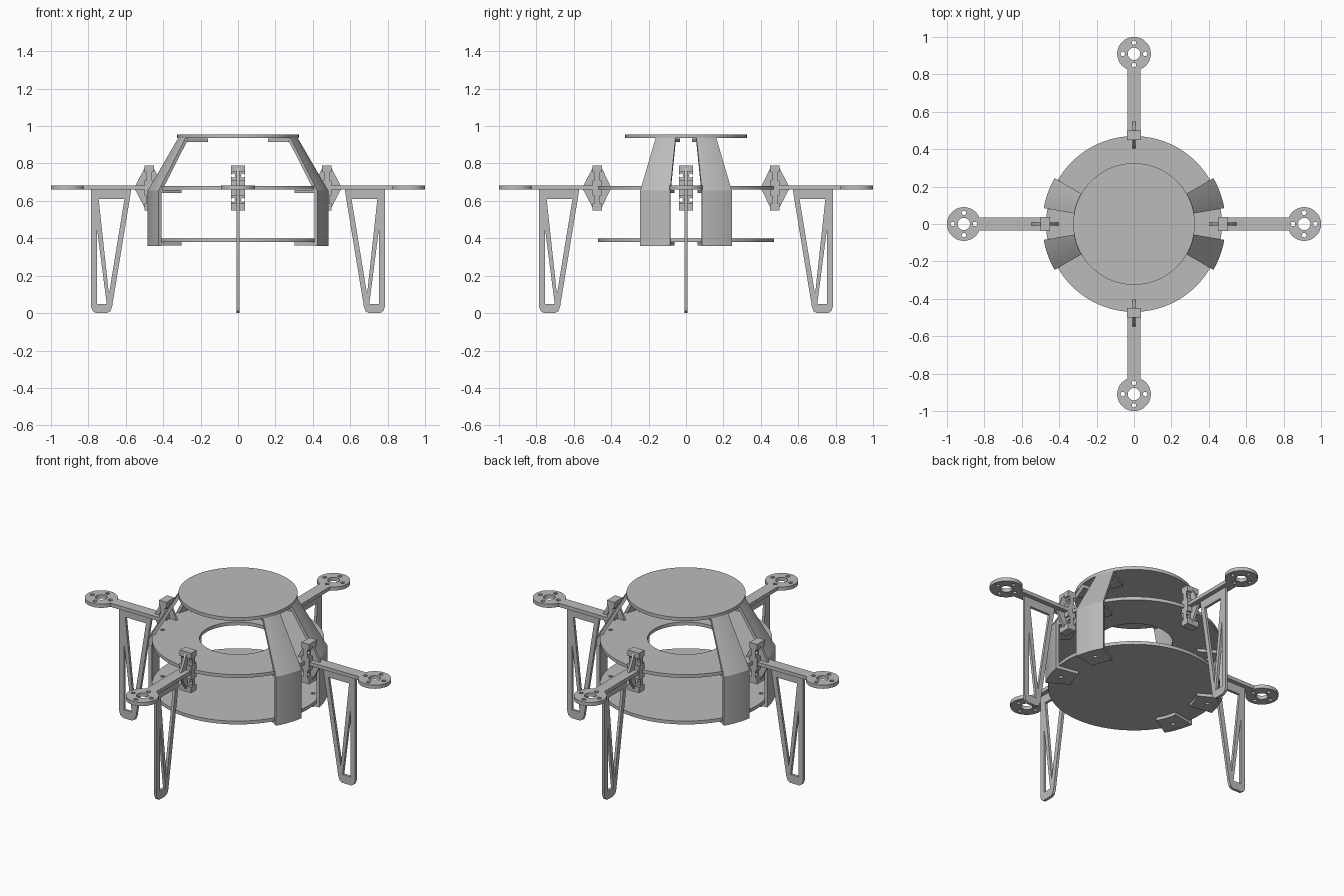
import bpy, bmesh
from math import cos, sin, radians, pi
from mathutils import Matrix, Vector

cube = bpy.data.objects.get("Cube")
if cube:
    bpy.data.objects.remove(cube, do_unlink=True)

grey = bpy.data.materials.new("matte grey")
grey.use_nodes = True
grey.diffuse_color = (0.5, 0.5, 0.5, 1)
grey.node_tree.nodes["Principled BSDF"].inputs["Base Color"].default_value = (0.5, 0.5, 0.5, 1)

# Maps a flat (radius, height) drawing into the upright x-z plane
UPRIGHT = Matrix.Rotation(pi / 2, 4, 'X')


def finish(name, bm):
    """Weld, shade and link a mesh."""
    bmesh.ops.remove_doubles(bm, verts=bm.verts, dist=1e-5)
    bmesh.ops.recalc_face_normals(bm, faces=bm.faces)
    mesh = bpy.data.meshes.new(name)
    bm.to_mesh(mesh)
    bm.free()
    mesh.materials.clear()
    mesh.materials.append(grey)
    mesh.shade_smooth()
    mesh.set_sharp_from_angle(angle=radians(30))
    obj = bpy.data.objects.new(name, mesh)
    bpy.context.collection.objects.link(obj)
    return obj


def circle(r, x=0, y=0, n=24):
    return [(x + r * cos(2 * pi * i / n), y + r * sin(2 * pi * i / n)) for i in range(n)]


def polar(r, degrees):
    return r * cos(radians(degrees)), r * sin(radians(degrees))


def rect(x0, x1, y0, y1):
    return [(x0, y0), (x1, y0), (x1, y1), (x0, y1)]


def plate(name, loops, thickness, matrix):
    """Flat sheet: first loop is the outline, the others are holes."""
    curve = bpy.data.curves.new(name, 'CURVE')
    curve.dimensions = '2D'
    curve.fill_mode = 'BOTH'
    curve.extrude = thickness / 2
    for loop in loops:
        spline = curve.splines.new('POLY')
        spline.points.add(len(loop) - 1)
        for point, (x, y) in zip(spline.points, loop):
            point.co = (x, y, 0, 1)
        spline.use_cyclic_u = True
    helper = bpy.data.objects.new(name + " outline", curve)
    bpy.context.collection.objects.link(helper)
    bpy.context.view_layer.update()
    mesh = bpy.data.meshes.new_from_object(
        helper.evaluated_get(bpy.context.evaluated_depsgraph_get()))
    bpy.data.objects.remove(helper)
    bm = bmesh.new()
    bm.from_mesh(mesh)
    bpy.data.meshes.remove(mesh)
    bpy.data.curves.remove(curve)
    bm.transform(matrix)
    return finish(name, bm)


def sweep(name, profile, start, end, steps=8):
    """Turn a closed (radius, height) profile through an arc."""
    bm = bmesh.new()
    rings = []
    for i in range(steps + 1):
        a = start + (end - start) * i / steps
        rings.append([bm.verts.new((*polar(r, a), z)) for r, z in profile])
    n = len(profile)
    for a, b in zip(rings, rings[1:]):
        for j in range(n):
            k = (j + 1) % n
            bm.faces.new((a[j], a[k], b[k], b[j]))
    bm.faces.new(rings[0])
    bm.faces.new(rings[-1])
    return finish(name, bm)


def level(z):
    return Matrix.Translation((0, 0, z))


# Three round decks
RIB_ANGLES = (-20, 20, 160, 200)
bolts = [circle(0.012, *polar(0.425, a), 12) for a in RIB_ANGLES]
plate("bottom_deck", [circle(0.47, n=96)] + bolts, 0.02, level(0.39))
plate("middle_deck", [circle(0.47, n=96), circle(0.21, n=64)] + bolts, 0.02, level(0.67))
plate("top_deck", [circle(0.325, n=96)], 0.02, level(0.945))

# Curved bent ribs with mounting tabs
wall = [(0.49, 0.36), (0.49, 0.655), (0.325, 0.935), (0.305, 0.935),
        (0.472, 0.65), (0.472, 0.36)]
tabs = {"lower": (0.35, 0.475, 0.37), "middle": (0.35, 0.475, 0.65),
        "upper": (0.185, 0.312, 0.925)}
for i, a in enumerate(RIB_ANGLES):
    sweep(f"rib_{i}", wall, a - 10, a + 10)
    arc = [a - 10 + 2.5 * k for k in range(9)]
    for label, (inner, outer, z) in tabs.items():
        outline = [polar(outer, t) for t in arc] + [polar(inner, t) for t in reversed(arc)]
        hole = circle(0.012, *polar(0.425 if z < 0.9 else 0.25, a), 12)
        plate(f"rib_{label}_tab_{i}", [outline, hole], 0.018, level(z))

# Arm outline: straight beam running into a round motor mount
MOTOR, MOUNT, HALF = 0.91, 0.09, 0.034
arm = [(0.46, -HALF)]
arm += [(MOTOR + MOUNT * cos(radians(t)), MOUNT * sin(radians(t))) for t in range(-158, 159, 4)]
arm += [(0.46, HALF)]
arm_holes = [circle(0.033, MOTOR)]
for q in range(4):
    dx, dy = polar(0.06, 90 * q)
    arm_holes.append(circle(0.012, MOTOR + dx, dy, 12))

# Leg frame with two triangular windows
leg = [(0.57, 0.665), (0.785, 0.665), (0.785, 0.035), (0.778, 0.012), (0.76, 0),
       (0.70, 0), (0.682, 0.01), (0.673, 0.035)]
leg_windows = [[(0.755, 0.05), (0.755, 0.46), (0.702, 0.05)],
               [(0.745, 0.61), (0.607, 0.61), (0.69, 0.10)]]

# Bracket gusset, pointed inward and outward
gusset = [(0.40, 0.67), (0.45, 0.775), (0.50, 0.775), (0.555, 0.67),
          (0.50, 0.565), (0.45, 0.565)]
bracket_holes = [circle(0.011, s * 0.026, z, 12) for s in (-1, 1) for z in (0.605, 0.735)]

# Four identical arm assemblies
for i in range(4):
    turn = Matrix.Rotation(i * pi / 2, 4, 'Z')
    facing = turn @ Matrix.Translation((0.475, 0, 0)) @ Matrix.Rotation(pi / 2, 4, 'Z') @ UPRIGHT
    plate(f"arm_{i}", [arm] + arm_holes, 0.022, turn @ level(0.672))
    plate(f"leg_{i}", [leg] + leg_windows, 0.016, turn @ UPRIGHT)
    plate(f"bracket_gusset_{i}", [gusset], 0.014, turn @ UPRIGHT)
    plate(f"bracket_plate_{i}", [rect(-0.038, 0.038, 0.55, 0.79)] + bracket_holes, 0.028, facing)
    for label, z0, z1 in (("lower", 0.55, 0.585), ("middle", 0.63, 0.71), ("upper", 0.755, 0.79)):
        plate(f"bracket_{label}_block_{i}", [rect(-0.038, 0.038, z0, z1)], 0.05, facing)
